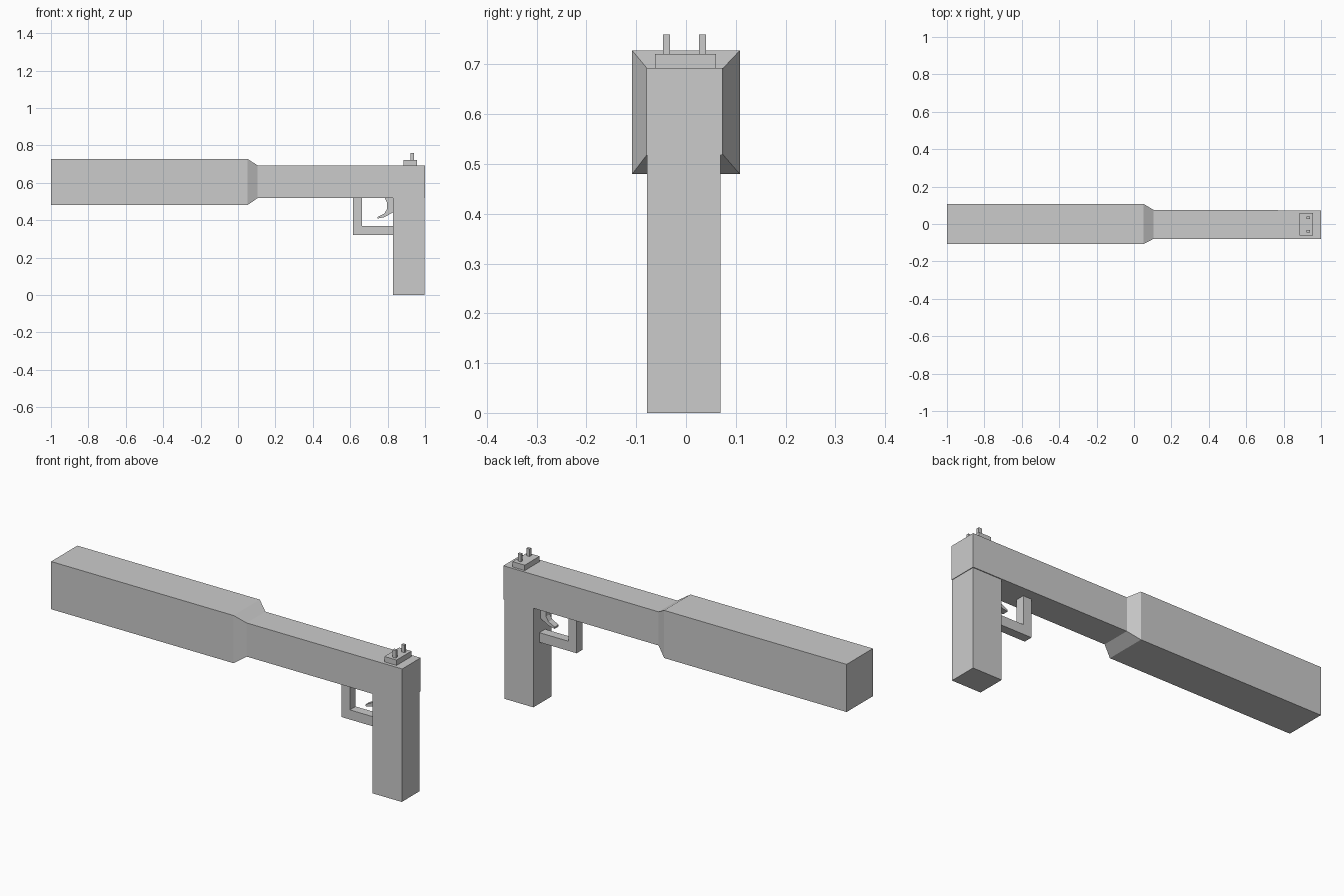
import bpy
import bmesh

if "Cube" in bpy.data.objects:
    bpy.data.objects.remove(bpy.data.objects["Cube"])


def make_object(name, bm):
    bmesh.ops.recalc_face_normals(bm, faces=bm.faces)
    mesh = bpy.data.meshes.new(name)
    bm.to_mesh(mesh)
    bm.free()
    obj = bpy.data.objects.new(name, mesh)
    bpy.context.collection.objects.link(obj)
    return obj


def loft(name, sections):
    """Skin rectangular sections (x, y0, y1, z0, z1) along x."""
    bm = bmesh.new()
    rings = [[bm.verts.new((x, y, z)) for y, z in
              ((y0, z0), (y1, z0), (y1, z1), (y0, z1))]
             for x, y0, y1, z0, z1 in sections]
    for a, b in zip(rings, rings[1:]):
        for i in range(4):
            j = (i + 1) % 4
            bm.faces.new((a[i], a[j], b[j], b[i]))
    bm.faces.new(rings[0])
    bm.faces.new(rings[-1])
    return make_object(name, bm)


def box(name, x, y, z):
    return loft(name, [(x[0], *y, *z), (x[1], *y, *z)])


def extrude_profile(name, points, y0, y1):
    """Extrude an x-z outline along y."""
    bm = bmesh.new()
    face = bm.faces.new([bm.verts.new((x, y0, z)) for x, z in points])
    out = bmesh.ops.extrude_face_region(bm, geom=[face])["geom"]
    verts = [v for v in out if isinstance(v, bmesh.types.BMVert)]
    bmesh.ops.translate(bm, verts=verts, vec=(0, y1 - y0, 0))
    return make_object(name, bm)


# Slim body flaring into the thick front section
loft("barrel_body", [
    (-1.0, -0.108, 0.108, 0.48, 0.728),
    (0.05, -0.108, 0.108, 0.48, 0.728),
    (0.105, -0.079, 0.075, 0.518, 0.693),
    (1.0, -0.079, 0.073, 0.518, 0.693),
])

# Grip, set in slightly from the body
box("grip", (0.83, 0.997), (-0.078, 0.069), (0.0, 0.518))

# L-shaped trigger guard
extrude_profile("trigger_guard", [
    (0.615, 0.518), (0.615, 0.32), (0.83, 0.32),
    (0.83, 0.37), (0.663, 0.37), (0.663, 0.518),
], -0.027, 0.02)

# Curved trigger
extrude_profile("trigger", [
    (0.785, 0.518), (0.798, 0.49), (0.797, 0.46), (0.783, 0.436),
    (0.747, 0.418), (0.747, 0.409), (0.78, 0.415), (0.808, 0.43),
    (0.83, 0.442), (0.83, 0.518),
], -0.02, 0.012)

# Rear sight base with two posts
box("sight_base", (0.886, 0.956), (-0.062, 0.06), (0.693, 0.721))
for side, y in (("left", 0.033), ("right", -0.039)):
    box("sight_post_" + side, (0.922, 0.94), (y - 0.007, y + 0.007), (0.721, 0.76))
